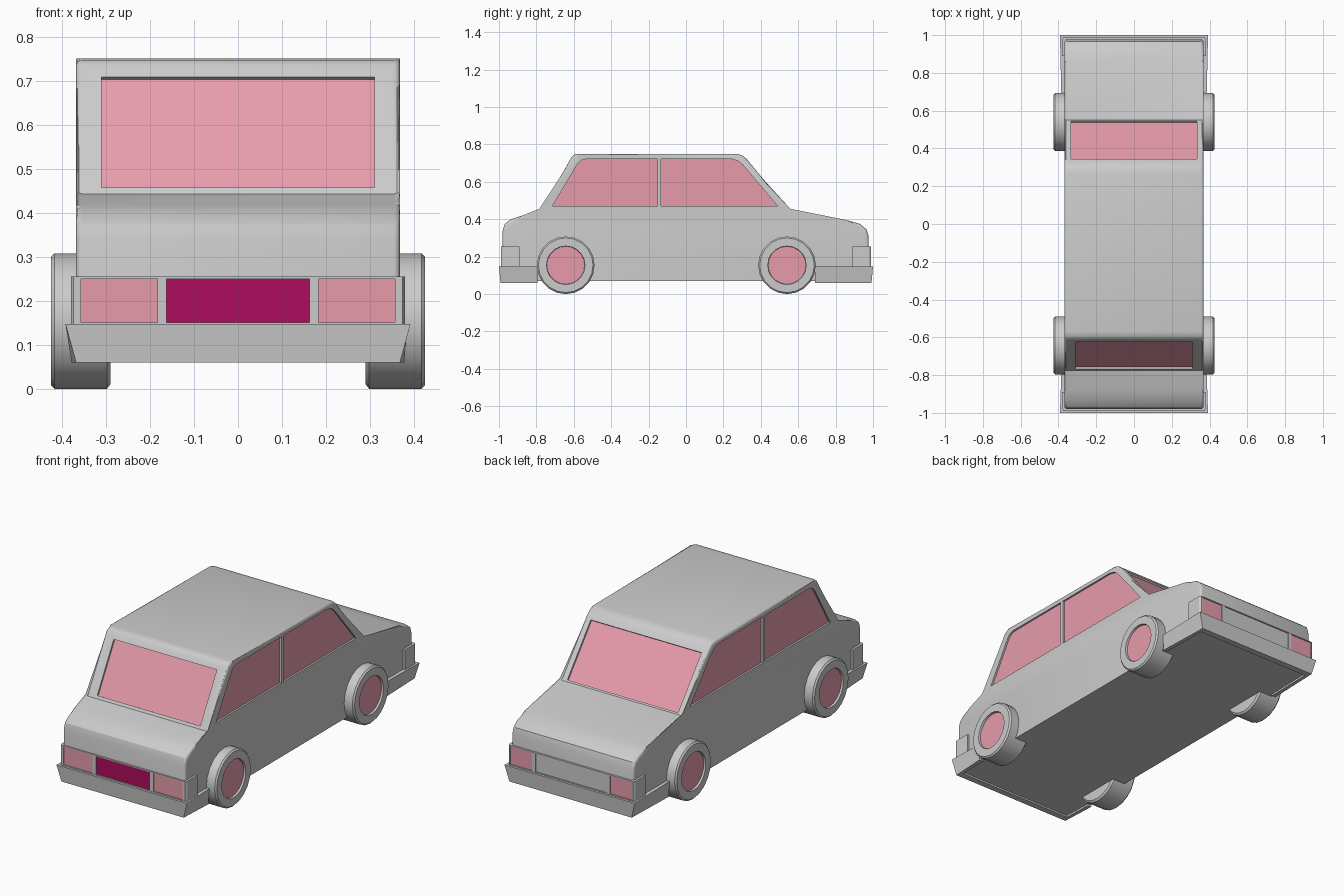
import bpy, bmesh, math
from mathutils import Vector

if "Cube" in bpy.data.objects:
    bpy.data.objects.remove(bpy.data.objects["Cube"])


def material(name, rgb):
    m = bpy.data.materials.new(name)
    m.diffuse_color = (*rgb, 1)
    m.use_nodes = True
    m.node_tree.nodes["Principled BSDF"].inputs["Base Color"].default_value = m.diffuse_color
    return m


PINK = material("pink_glass", (0.8, 0.33, 0.41))
MAGENTA = material("magenta_grille", (0.42, 0.004, 0.11))


def finish(bm, name, mat=None):
    bmesh.ops.recalc_face_normals(bm, faces=bm.faces)
    me = bpy.data.meshes.new(name)
    bm.to_mesh(me)
    bm.free()
    ob = bpy.data.objects.new(name, me)
    bpy.context.collection.objects.link(ob)
    if mat:
        me.materials.append(mat)
    return ob


def activate(ob):
    bpy.ops.object.select_all(action='DESELECT')
    ob.select_set(True)
    bpy.context.view_layer.objects.active = ob


def smooth(ob):
    activate(ob)
    bpy.ops.object.shade_smooth_by_angle(angle=math.radians(32))


def loft(loops):
    """Solid through matching closed loops, capped at both ends."""
    bm = bmesh.new()
    rings = [[bm.verts.new(p) for p in loop] for loop in loops]
    n = len(rings[0])
    for a, b in zip(rings, rings[1:]):
        for i in range(n):
            bm.faces.new((a[i], a[(i + 1) % n], b[(i + 1) % n], b[i]))
    bm.faces.new(rings[0])
    bm.faces.new(rings[-1])
    return bm


def panel(target, name, pts, normal, depth, mat=None):
    """Cut a recess into the target and lay a panel in it."""
    n = Vector(normal).normalized()
    at = lambda d: [Vector(p) + n * d for p in pts]
    cutter = finish(loft([at(0.03), at(-depth)]), name + "_cutter")
    cutter.hide_render = True
    mod = target.modifiers.new("recess", 'BOOLEAN')
    mod.operation = 'DIFFERENCE'
    mod.solver = 'EXACT'
    mod.object = cutter
    activate(target)
    bpy.ops.object.modifier_apply(modifier=mod.name)
    bpy.data.objects.remove(cutter)
    finish(loft([at(0.002 - depth), at(-depth - 0.01)]), name, mat)


# Body: side profile extruded across, with rounded upper edges
W = 0.368
profile = [(-0.98, 0.07), (-0.98, 0.34), (-0.97, 0.373), (-0.94, 0.398),
           (-0.88, 0.418), (-0.775, 0.443), (-0.61, 0.735), (-0.595, 0.747),
           (-0.57, 0.75), (0.27, 0.75), (0.30, 0.742), (0.325, 0.722),
           (0.55, 0.443), (0.86, 0.395), (0.93, 0.375), (0.965, 0.347),
           (0.976, 0.31), (0.98, 0.07)]
bm = loft([[(x, y, z) for y, z in profile] for x in (-W, W)])
rim = [e for e in bm.edges
       if abs(e.verts[0].co.x - e.verts[1].co.x) < 0.01
       and max(v.co.z for v in e.verts) > 0.1]
bmesh.ops.bevel(bm, geom=rim, offset=0.014, segments=3, profile=0.5,
                affect='EDGES')
body = finish(bm, "body")

# Windscreen and rear window
panel(body, "windscreen", [(-0.31, -0.767, 0.457), (0.31, -0.767, 0.457),
                           (0.31, -0.625, 0.708), (-0.31, -0.625, 0.708)],
      (0, -0.292, 0.165), 0.012, PINK)
panel(body, "rear_window", [(-0.333, 0.544, 0.45), (0.333, 0.544, 0.45),
                            (0.333, 0.343, 0.70), (-0.333, 0.343, 0.70)],
      (0, 0.279, 0.225), 0.012, PINK)

# Side windows
front_pane = [(-0.715, 0.47), (-0.153, 0.47), (-0.153, 0.722), (-0.53, 0.722),
              (-0.558, 0.716), (-0.578, 0.698)]
rear_pane = [(-0.135, 0.47), (0.49, 0.47), (0.305, 0.69), (0.278, 0.712),
             (0.24, 0.722), (-0.135, 0.722)]
for side, s in (("left", 1), ("right", -1)):
    for part, pane in (("front", front_pane), ("rear", rear_pane)):
        panel(body, f"{side}_{part}_side_window",
              [(s * W, y, z) for y, z in pane], (s, 0, 0), 0.012, PINK)
smooth(body)

# Lamp bands and bumpers at both ends
for end, s in (("front", -1), ("rear", 1)):
    plan = [(-0.38, 0.89), (-0.38, 0.978), (-0.374, 0.988),
            (0.374, 0.988), (0.38, 0.978), (0.38, 0.89)]
    band = finish(loft([[(x, s * y, z) for x, y in plan]
                        for z in (0.14, 0.255)]), end + "_lamp_band")
    lamp, mid = ((0.183, 0.357), 0.163) if s < 0 else ((0.235, 0.367), 0.215)
    for name, x0, x1, mat in (
            ("left_lamp", *lamp, PINK),
            ("right_lamp", -lamp[1], -lamp[0], PINK),
            ("centre_panel", -mid, mid, MAGENTA if s < 0 else None)):
        panel(band, f"{end}_{name}",
              [(x, s * 0.988, z) for x, z in ((x0, 0.151), (x1, 0.151),
                                              (x1, 0.25), (x0, 0.25))],
              (0, s, 0), 0.007, mat)

    # Bumper: U-shaped bar, narrower at the bottom corners
    tail = 0.795 if s < 0 else 0.69

    def bar(z, corner, back, tip):
        half = [(corner, tip), (back, tail), (0.355, tail), (0.35, tip - 0.035)]
        return ([(x, s * y, z) for x, y in half]
                + [(-x, s * y, z) for x, y in reversed(half)])
    finish(loft([bar(0.06, 0.368, 0.378, 0.992),
                 bar(0.147, 0.392, 0.385, 1.0)]), end + "_bumper")

# Wheels with dished hub faces
SIDES = 20


def ring(s, x, r, yc):
    return [(s * x, yc + r * math.cos(a), 0.154 + r * math.sin(a))
            for a in (math.tau * i / SIDES for i in range(SIDES))]


section = [(0.29, 0.144), (0.298, 0.154), (0.417, 0.154), (0.425, 0.146),
           (0.425, 0.103), (0.412, 0.101)]
for end, yc in (("front", -0.643), ("rear", 0.54)):
    for side, s in (("left", 1), ("right", -1)):
        smooth(finish(loft([ring(s, x, r, yc) for x, r in section]),
                      f"{end}_{side}_wheel"))
        finish(loft([ring(s, x, 0.1, yc) for x in (0.405, 0.415)]),
               f"{end}_{side}_hubcap", PINK)
